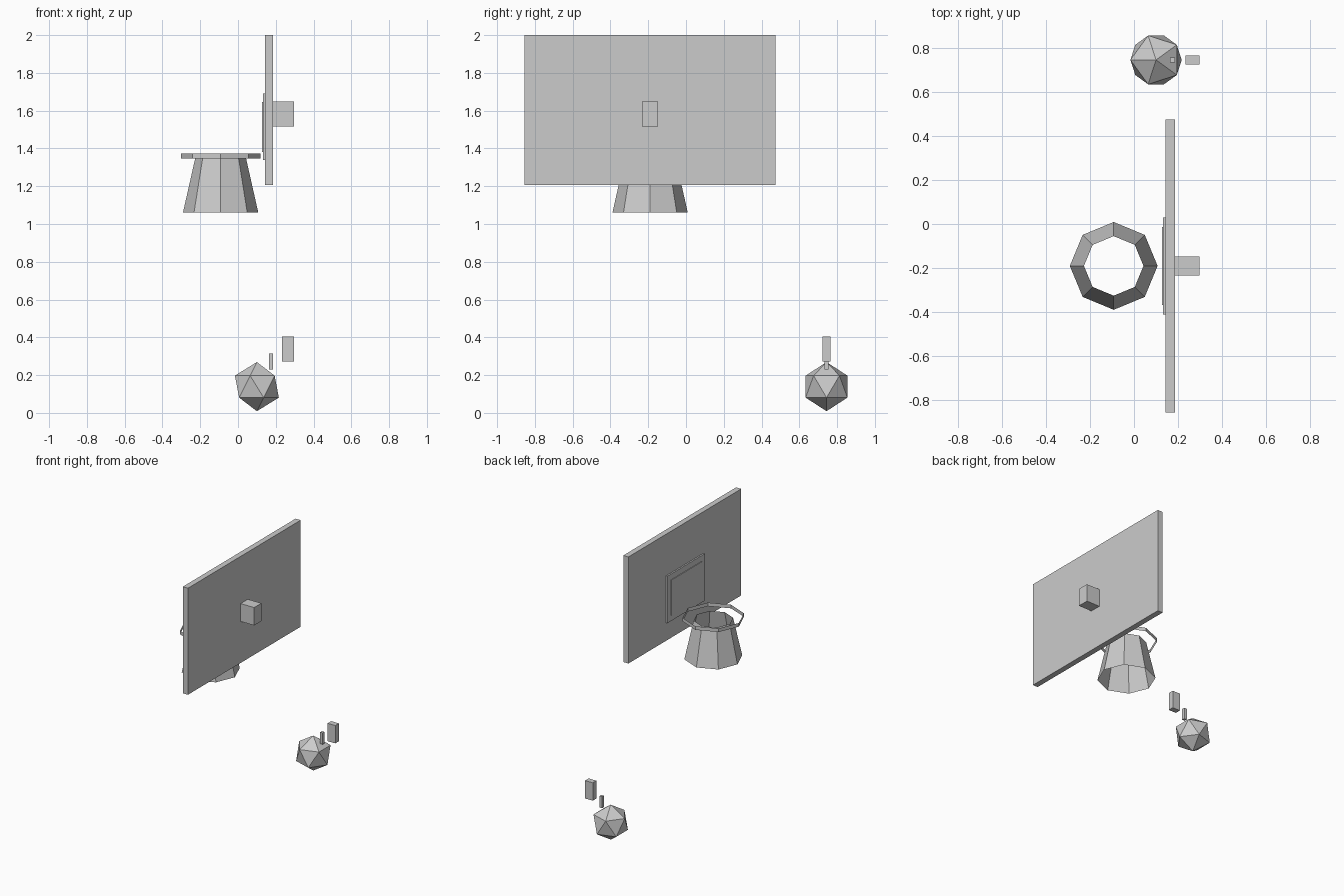
import bpy
import bmesh
from mathutils import Matrix, Vector
from math import pi

cube = bpy.data.objects.get("Cube")
if cube:
    bpy.data.objects.remove(cube, do_unlink=True)

grey = bpy.data.materials.new("plain_grey")
grey.use_nodes = True
colour = (0.6, 0.6, 0.6, 1)
grey.diffuse_color = colour
grey.node_tree.nodes["Principled BSDF"].inputs["Base Color"].default_value = colour

HOOP_Y = -0.19
BALL_Y = 0.744


def finish(name, bm):
    mesh = bpy.data.meshes.new(name)
    bm.to_mesh(mesh)
    bm.free()
    mesh.materials.append(grey)
    obj = bpy.data.objects.new(name, mesh)
    bpy.context.collection.objects.link(obj)
    return obj


def box(name, x, y_mid, width, z):
    """Box from an x range, a centred y width and a z range."""
    bm = bmesh.new()
    centre = Vector((sum(x) / 2, y_mid, sum(z) / 2))
    size = Vector((x[1] - x[0], width, z[1] - z[0], 1))
    bmesh.ops.create_cube(bm, size=1, matrix=Matrix.Translation(centre) @ Matrix.Diagonal(size))
    finish(name, bm)


def open_tube(name, r_low, r_high, z):
    """Eight-sided open wall around the hoop centre."""
    bm = bmesh.new()
    centre = Vector((-0.092, HOOP_Y, sum(z) / 2))
    bmesh.ops.create_cone(bm, cap_ends=False, segments=8, radius1=r_low, radius2=r_high,
                          depth=z[1] - z[0], matrix=Matrix.Translation(centre))
    finish(name, bm)


# Backboard, its target panels and the rear bracket
box("backboard", (0.143, 0.185), HOOP_Y, 1.328, (1.206, 2.0))
box("target_border", (0.132, 0.143), HOOP_Y, 0.44, (1.34, 1.69))
box("target_panel", (0.127, 0.132), HOOP_Y, 0.355, (1.38, 1.647))
box("rear_bracket", (0.185, 0.296), HOOP_Y, 0.085, (1.515, 1.648))

# Hoop band and the net below it
open_tube("hoop_rim", 0.21, 0.21, (1.346, 1.373))
open_tube("net", 0.199, 0.135, (1.062, 1.346))

# Low-poly ball
bm = bmesh.new()
bmesh.ops.create_icosphere(bm, subdivisions=1, radius=0.13,
                           matrix=Matrix.Translation((0.1, BALL_Y, 0.139)) @ Matrix.Rotation(pi, 4, "Z"))
finish("ball", bm)

# Small blocks floating beside the ball
box("small_block", (0.163, 0.185), BALL_Y, 0.022, (0.23, 0.315))
box("large_block", (0.233, 0.296), BALL_Y, 0.042, (0.271, 0.404))
